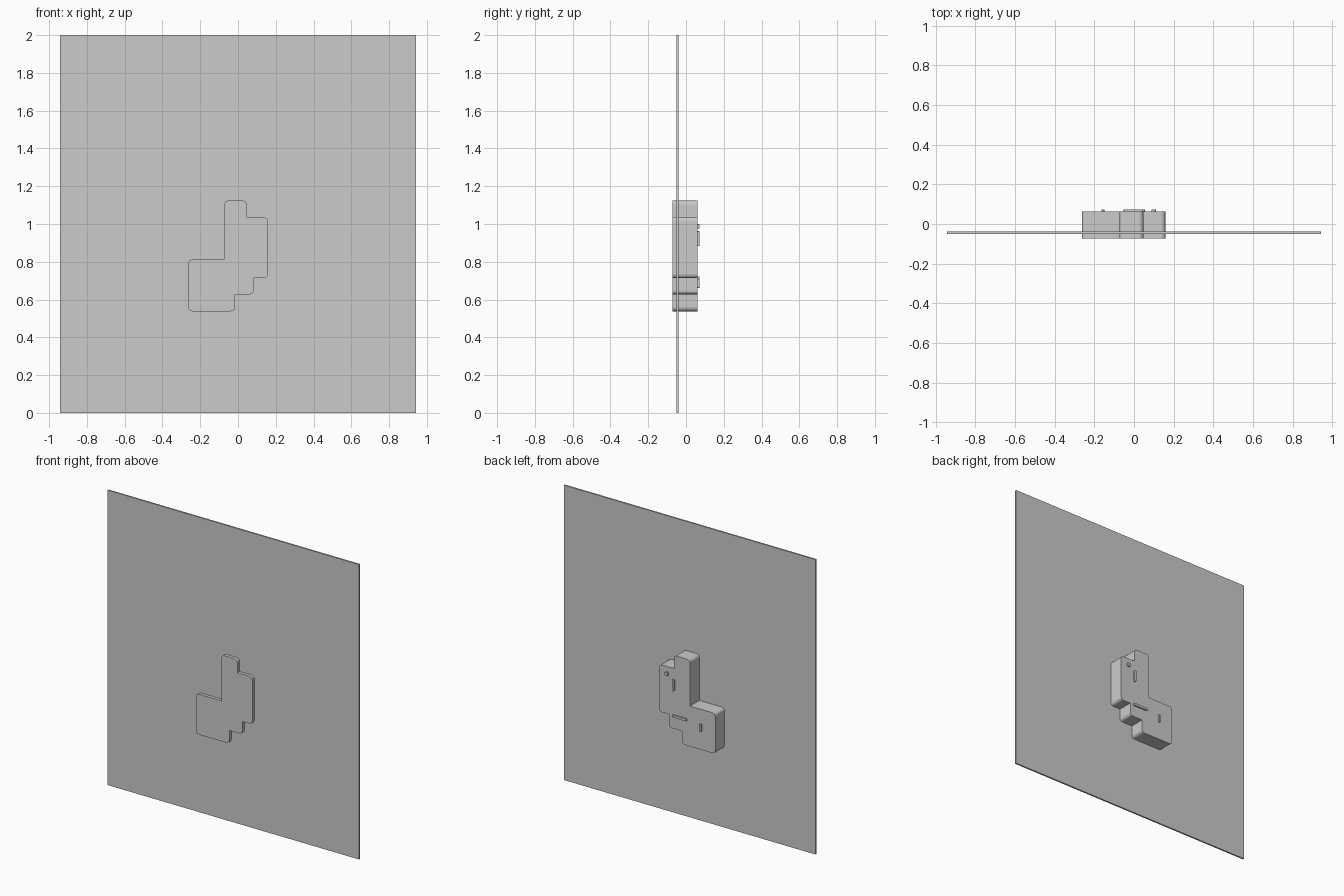
import bpy, bmesh
from mathutils import Vector

if "Cube" in bpy.data.objects:
    bpy.data.objects.remove(bpy.data.objects["Cube"])


def plate(name, points, y0, y1, radius=0.0, segments=4):
    """Extrude a counter-clockwise XZ outline from y0 to y1, rounding its convex corners."""
    bm = bmesh.new()
    verts = [bm.verts.new((x, y0, z)) for x, z in points]
    bm.faces.new(verts)
    convex = []
    for i, v in enumerate(verts):
        a = v.co - verts[i - 1].co
        b = verts[(i + 1) % len(verts)].co - v.co
        if a.x * b.z - a.z * b.x > 0:
            convex.append(v)
    if radius:
        bmesh.ops.bevel(bm, geom=convex, offset=radius, segments=segments,
                        profile=0.5, affect='VERTICES')
    result = bmesh.ops.extrude_face_region(bm, geom=bm.faces[:])
    moved = [g for g in result['geom'] if isinstance(g, bmesh.types.BMVert)]
    bmesh.ops.translate(bm, verts=moved, vec=Vector((0, y1 - y0, 0)))
    bmesh.ops.recalc_face_normals(bm, faces=bm.faces[:])
    mesh = bpy.data.meshes.new(name)
    bm.to_mesh(mesh)
    bm.free()
    obj = bpy.data.objects.new(name, mesh)
    bpy.context.collection.objects.link(obj)
    return obj


def rect(x0, x1, z0, z1):
    return [(x0, z0), (x1, z0), (x1, z1), (x0, z1)]


# Thin square wall panel
plate("panel", rect(-0.943, 0.943, 0, 2), -0.050, -0.039)

# Stepped block passing through the panel
block = [(-0.263, 0.538), (-0.015, 0.538), (-0.015, 0.627), (0.083, 0.627),
         (0.083, 0.714), (0.158, 0.714), (0.158, 1.035), (0.047, 1.035),
         (0.047, 1.124), (-0.073, 1.124), (-0.073, 0.812), (-0.263, 0.812)]
plate("stepped_block", block, -0.072, 0.062, radius=0.022)

# Raised details on the back of the block
details = {
    "upper_bar": (0.041, 0.055, 0.883, 0.962),
    "middle_bar": (-0.052, 0.056, 0.706, 0.722),
    "lower_bar": (-0.163, -0.149, 0.662, 0.714),
    "button": (0.088, 0.110, 0.975, 0.999),
}
for name, box in details.items():
    plate(name, rect(*box), 0.058, 0.072, radius=0.004, segments=2)
